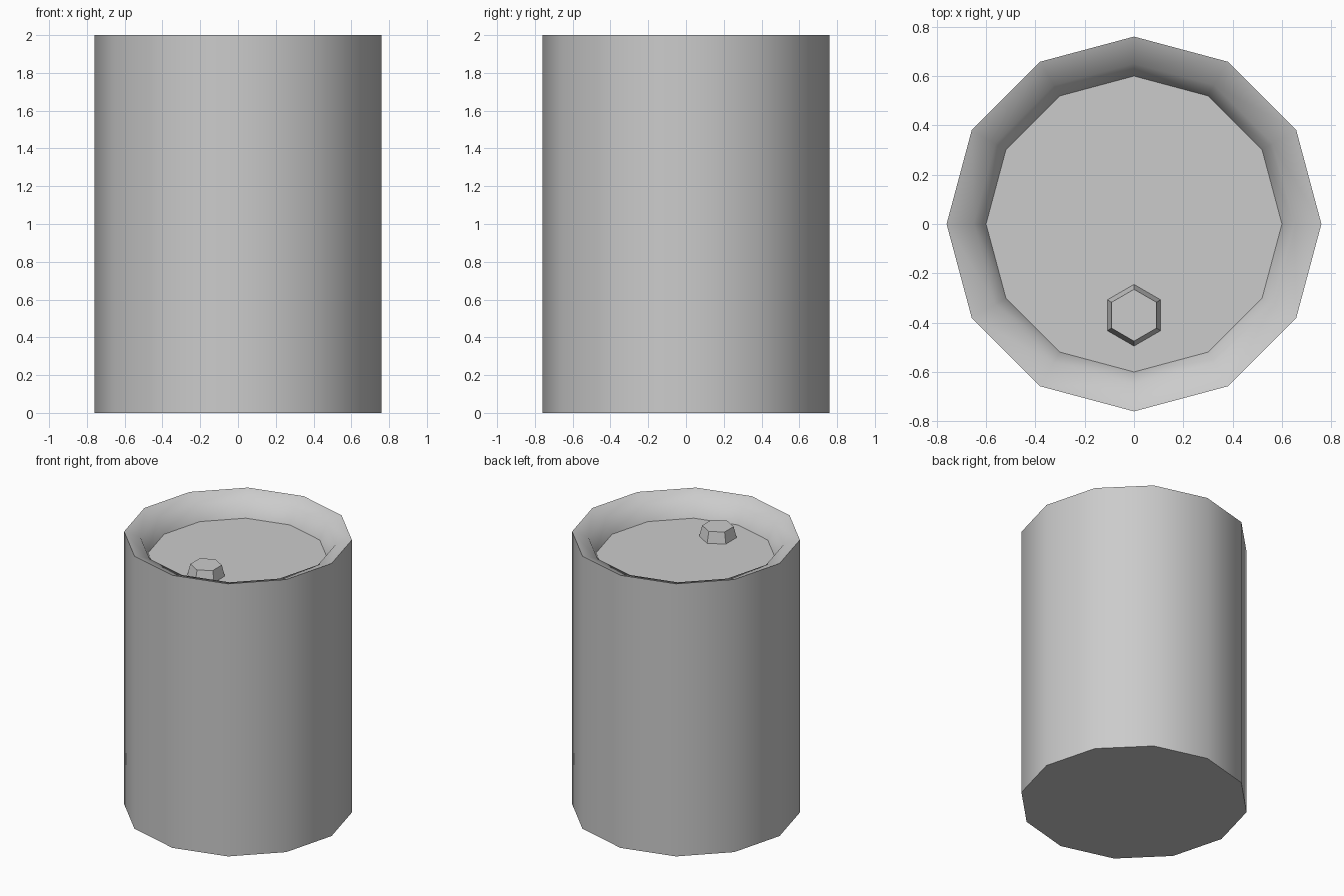
import bpy
import bmesh
import math

cube = bpy.data.objects.get("Cube")
if cube:
    bpy.data.objects.remove(cube, do_unlink=True)

steel = bpy.data.materials.new("plain_grey")
steel.use_nodes = True
grey = (0.6, 0.6, 0.6, 1)
steel.diffuse_color = grey
steel.node_tree.nodes["Principled BSDF"].inputs["Base Color"].default_value = grey


def lathe(name, sides, profile, centre=(0, 0), turn=0.0, smooth=None, base=True):
    """Stack polygon rings (radius, height) and cap the ends."""
    bm = bmesh.new()
    rings = []
    for radius, z in profile:
        angles = [turn + math.tau * i / sides for i in range(sides)]
        rings.append([bm.verts.new((centre[0] + radius * math.cos(a),
                                    centre[1] + radius * math.sin(a), z)) for a in angles])
    for low, high in zip(rings, rings[1:]):
        for i in range(sides):
            j = (i + 1) % sides
            bm.faces.new((low[i], low[j], high[j], high[i]))
    if base:
        bm.faces.new(list(reversed(rings[0])))
    bm.faces.new(rings[-1])
    mesh = bpy.data.meshes.new(name)
    bm.to_mesh(mesh)
    bm.free()
    mesh.materials.append(steel)
    obj = bpy.data.objects.new(name, mesh)
    bpy.context.collection.objects.link(obj)
    if smooth:
        bpy.ops.object.select_all(action='DESELECT')
        obj.select_set(True)
        bpy.context.view_layer.objects.active = obj
        bpy.ops.object.shade_smooth_by_angle(angle=math.radians(smooth))
    return obj


# Drum body: straight wall, sloped rim and sunken lid
drum = lathe("drum_body", 12,
             [(0.76, 0), (0.76, 2), (0.65, 1.96), (0.6, 1.85)], smooth=65)
soften = drum.modifiers.new("weighted_normals", 'WEIGHTED_NORMAL')
soften.keep_sharp = True
soften.weight = 100

# Tapered six-sided filler cap on the lid
lathe("filler_cap", 6, [(0.125, 1.85), (0.105, 1.93)], centre=(0, -0.37),
      turn=math.pi / 6, base=False, smooth=40)
